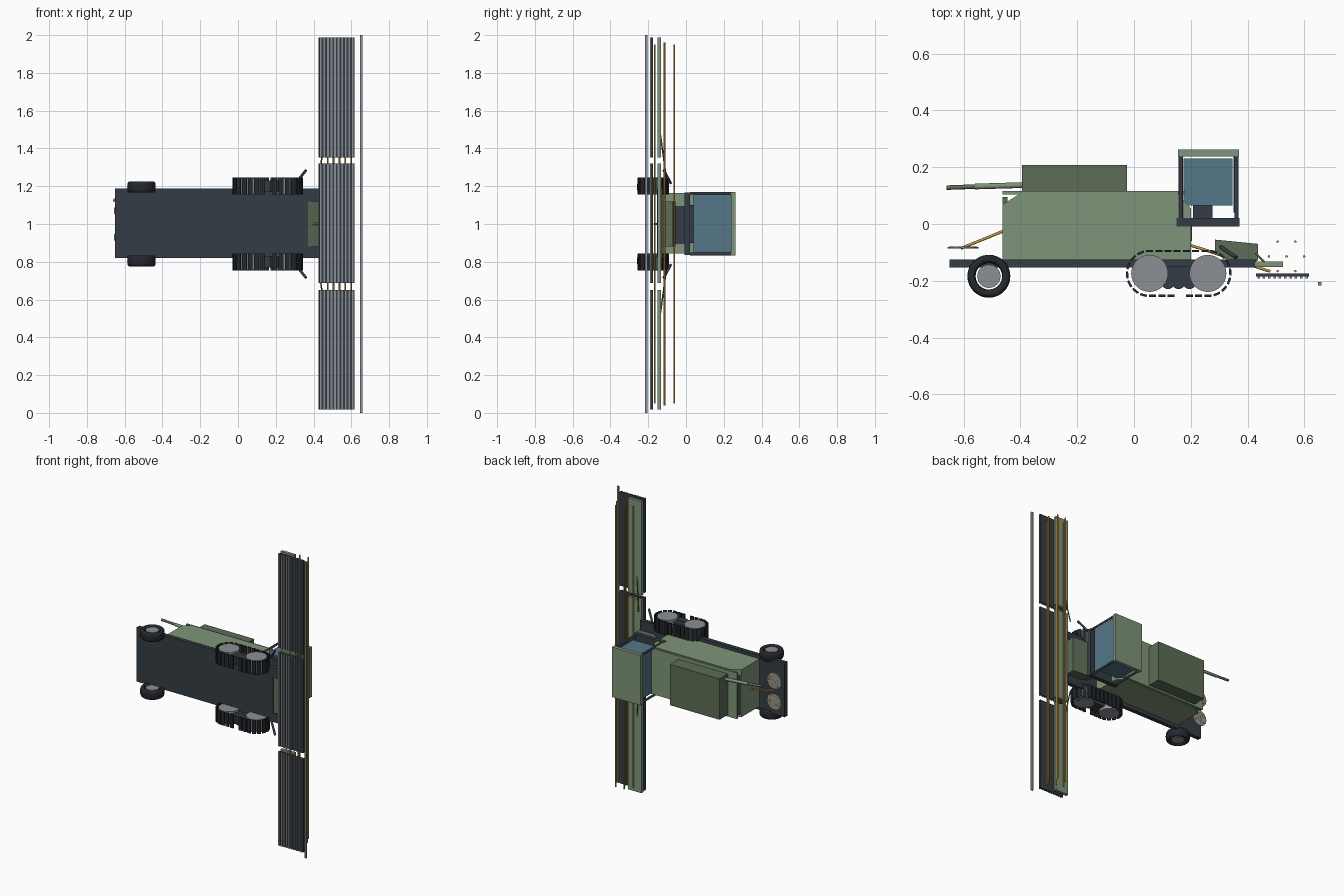
import bpy, bmesh, math
from mathutils import Vector, Matrix

if "Cube" in bpy.data.objects:
    bpy.data.objects.remove(bpy.data.objects["Cube"])


def material(name, rgb):
    m = bpy.data.materials.new(name)
    m.diffuse_color = (*rgb, 1)
    m.use_nodes = True
    m.node_tree.nodes["Principled BSDF"].inputs["Base Color"].default_value = m.diffuse_color
    return m


GREEN = material("green paint", (.212, .30, .192))
OLIVE = material("dark green paint", (.107, .155, .092))
DARK = material("charcoal metal", (.036, .046, .058))
RUBBER = material("black rubber", (.018, .021, .026))
GREY = material("grey metal", (.26, .28, .30))
GLASS = material("blue glass", (.09, .18, .25))
ORANGE = material("ochre metal", (.56, .32, .06))


def finish(name, bm, mat, smooth=False):
    bmesh.ops.recalc_face_normals(bm, faces=bm.faces)
    me = bpy.data.meshes.new(name)
    bm.to_mesh(me)
    bm.free()
    me.materials.append(mat)
    ob = bpy.data.objects.new(name, me)
    bpy.context.collection.objects.link(ob)
    if smooth:
        bpy.ops.object.select_all(action='DESELECT')
        ob.select_set(True)
        bpy.context.view_layer.objects.active = ob
        bpy.ops.object.shade_smooth_by_angle(angle=math.radians(40))
    return ob


def add_box(bm, x, y, z, rot=0, axis='Z'):
    centre = Vector(((x[0] + x[1]) / 2, (y[0] + y[1]) / 2, (z[0] + z[1]) / 2))
    size = Matrix.Diagonal((x[1] - x[0], y[1] - y[0], z[1] - z[0], 1))
    bmesh.ops.create_cube(bm, size=1, matrix=Matrix.Translation(centre) @ Matrix.Rotation(rot, 4, axis) @ size)


def box(name, x, y, z, mat):
    bm = bmesh.new()
    add_box(bm, x, y, z)
    return finish(name, bm, mat)


def prism(name, profile, z, mat):
    """Side profile in x,y extruded across the width z."""
    bm = bmesh.new()
    f = bm.faces.new([bm.verts.new((px, py, z[0])) for px, py in profile])
    r = bmesh.ops.extrude_face_region(bm, geom=[f])
    bmesh.ops.translate(bm, verts=[v for v in r['geom'] if isinstance(v, bmesh.types.BMVert)],
                        vec=(0, 0, z[1] - z[0]))
    return finish(name, bm, mat)


def rod(name, a, b, r, mat, r2=None, n=12):
    a, b = Vector(a), Vector(b)
    d = b - a
    bm = bmesh.new()
    bmesh.ops.create_cone(bm, cap_ends=True, segments=n, radius1=r, radius2=r if r2 is None else r2,
                          depth=d.length,
                          matrix=Matrix.Translation((a + b) / 2) @ d.to_track_quat('Z', 'Y').to_matrix().to_4x4())
    return finish(name, bm, mat, True)


def tyre(name, x, y, z):
    """Elliptical ring around the z direction."""
    bm = bmesh.new()
    n, m = 40, 14
    rings = []
    for i in range(n):
        a = 2 * math.pi * i / n
        ring = []
        for j in range(m):
            b = 2 * math.pi * j / m
            cb, sb = (math.copysign(abs(v) ** .7, v) for v in (math.cos(b), math.sin(b)))
            r = .061 + .0145 * cb
            ring.append(bm.verts.new((x + r * math.cos(a), y + r * math.sin(a), z + .03 * sb)))
        rings.append(ring)
    for i in range(n):
        p, q = rings[i], rings[(i + 1) % n]
        for j in range(m):
            k = (j + 1) % m
            bm.faces.new((p[j], q[j], q[k], p[k]))
    return finish(name, bm, RUBBER, True)


# Chassis with two arms around the feeder
box("chassis", (-.65, .37), (-.153, -.125), (.82, 1.187), DARK)
for s, z in (("lower", (.82, .88)), ("upper", (1.12, 1.187))):
    box("chassis_arm_" + s, (.37, .43), (-.153, -.125), z, DARK)

# Body, top rim and grain tank
prism("body", [(-.463, -.125), (.2, -.125), (.2, .055), (.155, .105), (-.405, .105), (-.463, .068)],
      (.845, 1.165), GREEN)
box("body_rim", (-.463, .18), (.104, .117), (.85, 1.16), GREEN)
box("rear_lamp_box", (-.463, -.445), (.07, .095), (.87, 1.13), OLIVE)
box("front_grille", (.19, .204), (-.06, 0), (.895, 1.095), DARK)
box("grain_tank", (-.395, -.025), (.09, .207), (.862, 1.138), OLIVE)

# Unloading auger
rod("auger_tube", (-.39, .137, 1.11), (-.56, .132, 1.12), .010, GREEN)
rod("auger_spout", (-.55, .132, 1.12), (-.66, .128, 1.128), .008, OLIVE)

# Straw spreaders
rod("spreader_drive", (-.46, -.025, 1), (-.61, -.086, 1), .005, ORANGE)
for i, zc in enumerate((.93, 1.07)):
    rod(f"spreader_disc_{i}", (-.602, -.087, zc), (-.602, -.081, zc), .055, GREY, n=24)
    bm = bmesh.new()
    for count, radius in ((12, .043), (6, .02)):
        for k in range(count):
            a = 2 * math.pi * k / count
            px, pz = -.602 + radius * math.cos(a), zc + radius * math.sin(a)
            add_box(bm, (px - .007, px + .007), (-.082, -.080), (pz - .004, pz + .004), -a, 'Y')
    finish(f"spreader_vanes_{i}", bm, ORANGE)

# Cab
box("cab_floor", (.15, .371), (-.008, .022), (.835, 1.168), DARK)
box("cab_roof", (.155, .37), (.237, .262), (.832, 1.17), GREEN)
box("cab_glass", (.175, .347), (.066, .23), (.855, 1.15), GLASS)
box("windscreen", (.35, .356), (.04, .237), (.85, 1.155), GLASS)
box("seat_base", (.207, .277), (.022, .066), (.9, 1.1), DARK)
for x in (.165, .361):
    for z in (.841, 1.163):
        rod("cab_pillar", (x, .02, z), (x, .238, z), .0075, DARK)

# Feeder house and lift rods
prism("feeder_house", [(.285, -.055), (.437, -.07), (.437, -.128), (.37, -.15), (.285, -.1)], (.88, 1.12), OLIVE)
rod("lift_rod", (.2, -.075, 1), (.48, -.167, 1), .005, ORANGE)
for s in (-1, 1):
    rod("step_strut", (.305, -.08, 1 + s * .215), (.36, -.118, 1 + s * .285), .007, DARK)
    rod("wing_rod", (.43, -.105, 1 + s * .25), (.46, -.135, 1 + s * .47), .004, OLIVE)

# Wheels and tracks, both sides
for s, side in ((-1, "lower"), (1, "upper")):
    zc = 1 + s * .195
    tyre("rear_tyre_" + side, -.511, -.184, zc)
    rod("rear_hub_" + side, (-.511, -.184, zc - .024), (-.511, -.184, zc + .024), .041, GREY, n=32)
    zt = 1 + s * .2
    for x in (.055, .26):
        rod("track_wheel_" + side, (x, -.174, zt - .043), (x, -.174, zt + .043), .065, GREY, n=40)
    for x in (.12, .157, .195):
        rod("track_roller_" + side, (x, -.205, zt - .03), (x, -.205, zt + .03), .024, DARK, n=20)
    box("track_frame_" + side, (.115, .205), (-.195, -.15), (zt - .025, zt + .025), DARK)
    # Shoes spaced round the loop, one left out at the bottom middle
    bm = bmesh.new()
    L, R, n = .205, .079, 28
    total = 2 * L + 2 * math.pi * R
    for k in range(n):
        if k == 17:
            continue
        d = total * k / n
        if d < L:
            px, py, a = .055 + d, -.174 + R, 0
        elif d < L + math.pi * R:
            a = -(d - L) / R
            px, py = .26 - R * math.sin(a), -.174 + R * math.cos(a)
        elif d < 2 * L + math.pi * R:
            px, py, a = .26 - (d - L - math.pi * R), -.174 - R, 0
        else:
            a = math.pi - (d - 2 * L - math.pi * R) / R
            px, py = .055 - R * math.sin(a), -.174 + R * math.cos(a)
        add_box(bm, (px - .0122, px + .0122), (py - .004, py + .004), (zt - .045, zt + .045), a)
    finish("track_shoes_" + side, bm, RUBBER)

# Header in three sections: back beam, floor, and ribs below it
for i, z in enumerate(((.017, .65), (.688, 1.32), (1.352, 1.987))):
    box(f"header_beam_{i}", (.425, .525), (-.152, -.132), z, GREEN)
    box(f"header_floor_{i}", (.43, .617), (-.184, -.174), z, DARK)
    bm = bmesh.new()
    for k in range(10):
        x = .434 + k * .0188
        add_box(bm, (x, x + .009), (-.191, -.183), z)
    finish(f"header_ribs_{i}", bm, GREY)

# Reel bars and cutter bar
rod("reel_shaft", (.537, -.114, .04), (.537, -.114, 1.96), .005, ORANGE, n=8)
for k in range(6):
    a = math.pi * k / 3
    x, y = .537 + .062 * math.cos(a), -.114 + .06 * math.sin(a)
    rod("reel_bar", (x, y, .05), (x, y, 1.95), .0045, ORANGE, n=8)
box("cutter_bar", (.647, .66), (-.216, -.204), (0, 2), GREY)
